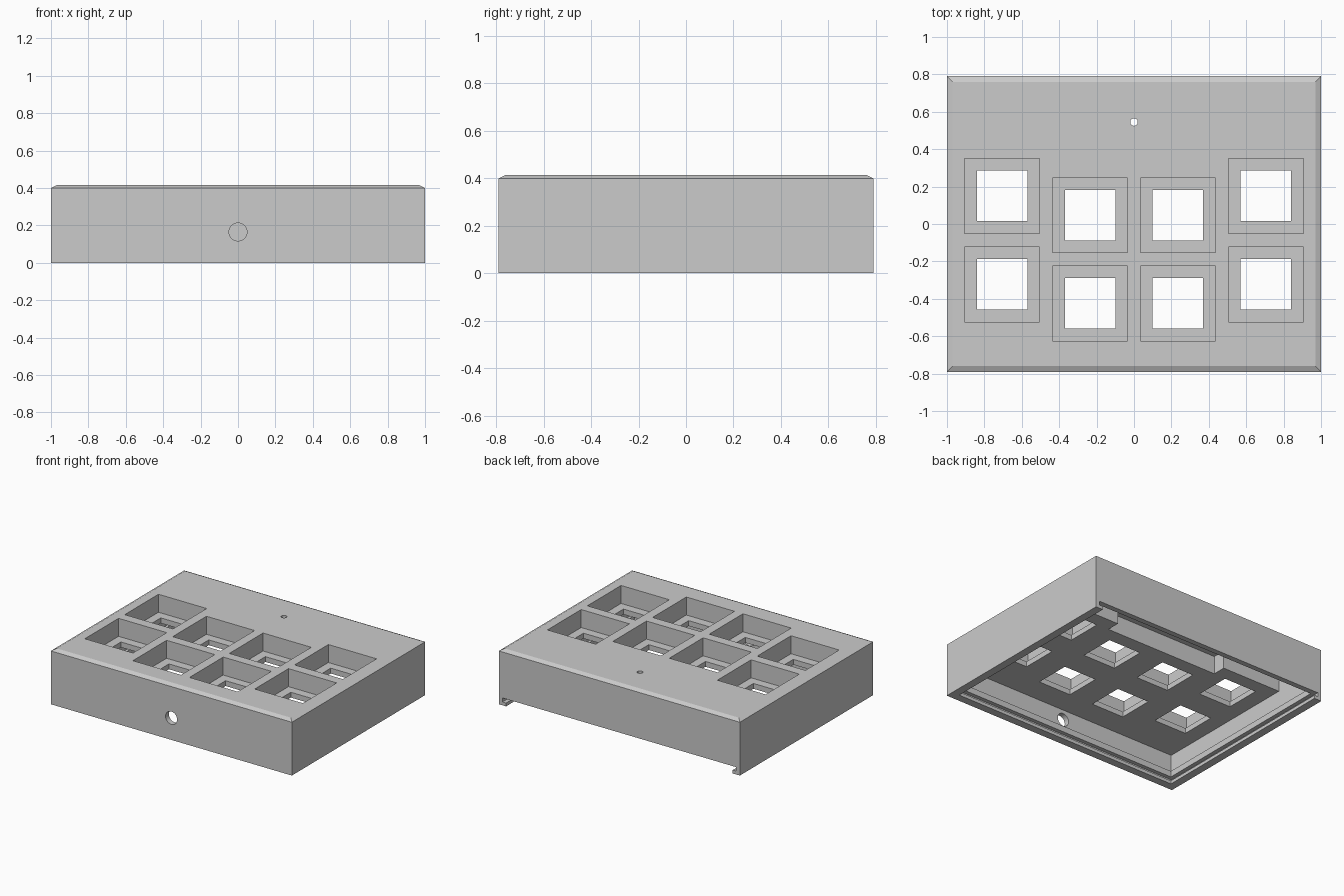
import bpy, bmesh, math

if "Cube" in bpy.data.objects:
    bpy.data.objects.remove(bpy.data.objects["Cube"])


def loft(name, rings):
    """Closed solid from a stack of (outline, z) rings."""
    bm = bmesh.new()
    loops = [[bm.verts.new((x, y, z)) for x, y in pts] for pts, z in rings]
    n = len(loops[0])
    bm.faces.new(loops[0][::-1])
    bm.faces.new(loops[-1])
    for a, b in zip(loops, loops[1:]):
        for i in range(n):
            j = (i + 1) % n
            bm.faces.new((a[i], a[j], b[j], b[i]))
    bmesh.ops.recalc_face_normals(bm, faces=bm.faces)
    me = bpy.data.meshes.new(name)
    bm.to_mesh(me)
    bm.free()
    ob = bpy.data.objects.new(name, me)
    bpy.context.collection.objects.link(ob)
    return ob


def rect(x0, x1, y0, y1):
    return [(x0, y0), (x1, y0), (x1, y1), (x0, y1)]


def square(cx, cy, s):
    return rect(cx - s / 2, cx + s / 2, cy - s / 2, cy + s / 2)


cutters = []


def cut(outline, z0, z1):
    ob = loft("cutter", [(outline, z0), (outline, z1)])
    ob.hide_render = True
    cutters.append(ob)
    return ob


W, D = 1.0, 0.79
TOP, FLOOR, CEIL = 0.415, 0.28, 0.24
WALL, LIP = 0.04, 0.06

# enclosure body with chamfered top edge
full = rect(-W, W, -D, D)
inset = rect(-W + 0.03, W - 0.03, -D + 0.03, D - 0.03)
body = loft("keypad_case", [(full, 0), (full, 0.40), (inset, TOP)])

# sliding lid opening and groove, running out through the back
cut(rect(-W + LIP, W - LIP, -D + LIP, 1.0), -0.1, 0.055)
cut(rect(-W + 0.03, W - 0.03, -D + 0.03, 1.0), 0.025, 0.055)

# space between the rails, then the main cavity above them
cut(rect(-W + LIP, W - LIP, -D + LIP, D - WALL), 0.05, 0.11)
xi, yi = W - WALL, D - WALL
cut(rect(-xi, xi, -yi, yi), 0.10, CEIL)

# taller electronics bay along the back, stepped around the keys
cut([(-xi, 0.39), (-0.47, 0.39), (-0.47, 0.29), (0.47, 0.29),
     (0.47, 0.39), (xi, 0.39), (xi, yi), (-xi, yi)], 0.20, 0.375)

# key wells with a smaller switch hole in each
for sx in (-1, 1):
    for x, y in ((0.705, 0.15), (0.705, -0.323), (0.235, 0.047), (0.235, -0.425)):
        cut(square(sx * x, y, 0.40), FLOOR, 0.6)
        cut(square(sx * x, y, 0.27), 0.15, 0.35)


def circle(r, n):
    return [(r * math.cos(2 * math.pi * i / n), r * math.sin(2 * math.pi * i / n))
            for i in range(n)]


# indicator light hole in the top
led = cut(circle(0.02, 24), 0.3, 0.5)
led.location.y = 0.545

# cable hole in the front wall
cable = cut(circle(0.048, 40), -0.1, 0.1)
cable.rotation_euler.x = math.pi / 2
cable.location = (0, -D, 0.165)

# carve the case
for c in cutters:
    m = body.modifiers.new("cut", 'BOOLEAN')
    m.operation = 'DIFFERENCE'
    m.solver = 'EXACT'
    m.object = c
bpy.context.view_layer.update()
mesh = bpy.data.meshes.new_from_object(
    body.evaluated_get(bpy.context.evaluated_depsgraph_get()))
body.modifiers.clear()
body.data = mesh
for c in cutters:
    bpy.data.objects.remove(c)

bpy.context.view_layer.objects.active = body
body.select_set(True)
bpy.ops.object.shade_smooth_by_angle(angle=math.radians(25))
